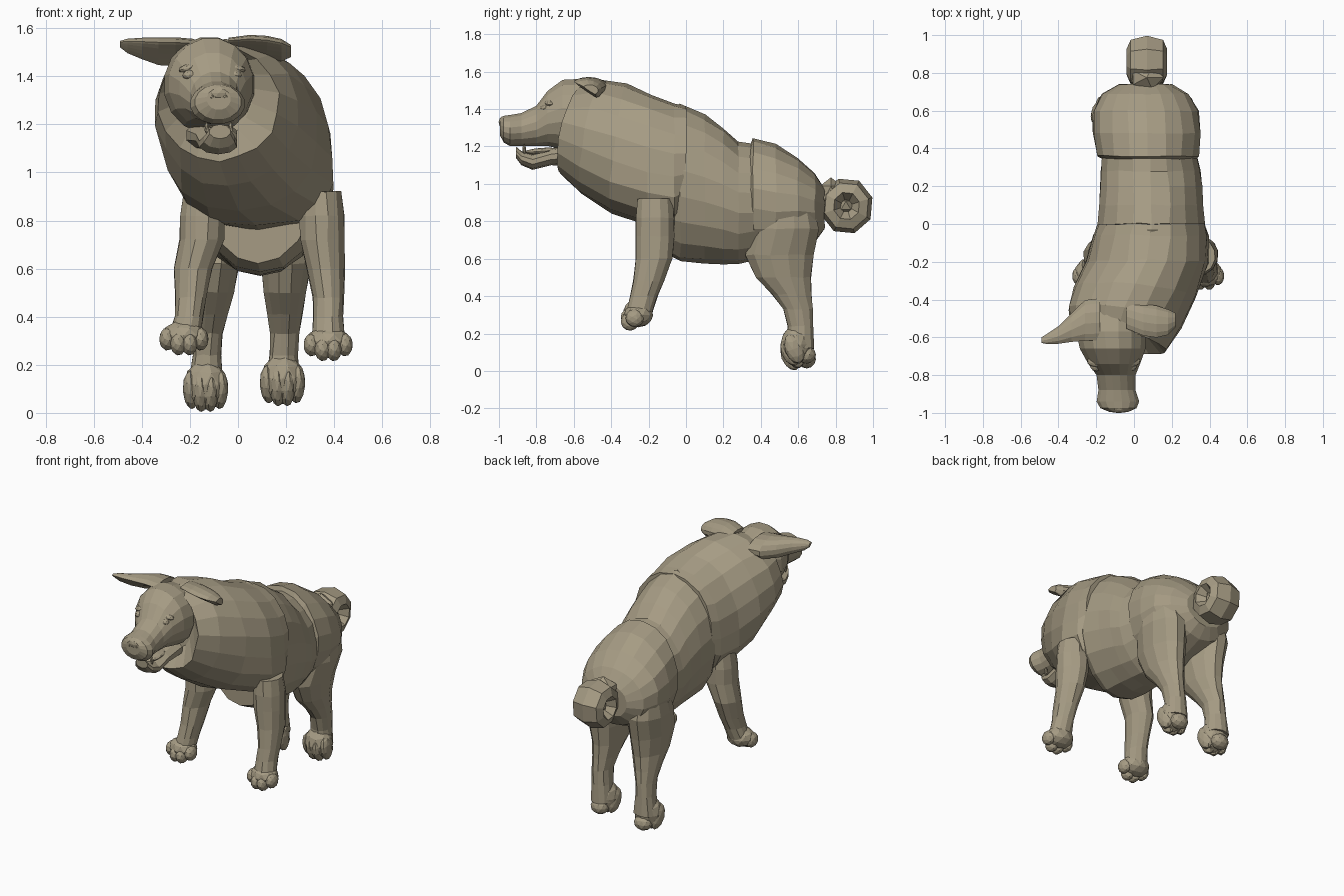
import bpy, bmesh, random
from math import sin, cos, pi, radians
from mathutils import Matrix, Euler

random.seed(4)
coat = bpy.data.materials.new("tan_coat")
coat.diffuse_color = (0.38, 0.33, 0.23, 1)


def finish(name, bm):
    bmesh.ops.recalc_face_normals(bm, faces=bm.faces)
    me = bpy.data.meshes.new(name)
    bm.to_mesh(me)
    bm.free()
    me.materials.append(coat)
    ob = bpy.data.objects.new(name, me)
    bpy.context.collection.objects.link(ob)
    return ob


def loft(name, axis, rings, n=14, cup=1.0, jitter=0.0):
    """Rings (t, a0, a1, b0, b1, tilt_a, tilt_b, flare) across the given axis."""
    bm = bmesh.new()
    loops = []
    for r in rings:
        t, a0, a1, b0, b1, ta, tb, flare = (tuple(r) + (0, 0, 0))[:8]
        loop = []
        for i in range(n):
            u, v = cos(2 * pi * (i + .5) / n), sin(2 * pi * (i + .5) / n)
            c = t + ta * u + tb * v
            if v < 0 and abs(u) > .01:           # flare widens and squares the lower half
                u = (1 if u > 0 else -1) * abs(u) ** (1 - flare) * (1 - .9 * flare * v)
            d = min(u + v, 0) * (1 - cup) / 2    # cup < 1 hollows the low front side
            a = (a0 + a1) / 2 + (u - d) * (a1 - a0) / 2
            b = (b0 + b1) / 2 + (v - d) * (b1 - b0) / 2
            p = {'x': (c, a, b), 'y': (a, c, b), 'z': (a, b, c)}[axis]
            loop.append(bm.verts.new([k + random.uniform(-jitter, jitter) for k in p]))
        loops.append(loop)
    for l, m in zip(loops, loops[1:]):
        for i in range(n):
            j = (i + 1) % n
            bm.faces.new((l[i], l[j], m[j], m[i]))
    bm.faces.new(loops[0])
    bm.faces.new(loops[-1])
    return finish(name, bm)


def blob(name, loc, size, rot=(0, 0, 0), sub=2):
    """Faceted ellipsoid with the given half sizes."""
    bm = bmesh.new()
    bmesh.ops.create_icosphere(bm, subdivisions=sub, radius=1)
    m = (Matrix.Translation(loc) @ Euler([radians(a) for a in rot]).to_matrix().to_4x4()
         @ Matrix.Diagonal((*size, 1)))
    bmesh.ops.transform(bm, matrix=m, verts=bm.verts)
    return finish(name, bm)


# Mane and shoulders, with a rolled rim around the head
loft("mane", 'y', [
    (-.50, -.26, .06, 1.14, 1.50, -.05, .03),
    (-.61, -.335, .17, 1.05, 1.53, -.06, .05),
    (-.50, -.345, .25, .94, 1.56, -.05, .06),
    (-.36, -.315, .325, .84, 1.54, -.03, .04, .12),
    (-.20, -.245, .385, .775, 1.48, 0, .01, .30),
    (-.06, -.21, .385, .76, 1.435, 0, 0, .30),
    (.0, -.19, .375, .80, 1.42, 0, 0, .1)], 18, jitter=.006)

# Belly barrel
loft("belly", 'y', [
    (-.10, -.17, .34, .62, 1.40),
    (-.03, -.20, .38, .585, 1.425),
    (.10, -.185, .372, .57, 1.37),
    (.20, -.18, .365, .57, 1.30),
    (.28, -.178, .355, .57, 1.225),
    (.37, -.17, .335, .59, 1.21)], 18, jitter=.004)

# Rump, a separate fuller shell with a seam step
loft("rump", 'y', [
    (.345, -.17, .33, .61, 1.21),
    (.36, -.20, .345, .60, 1.245),
    (.48, -.22, .36, .60, 1.21),
    (.60, -.215, .345, .65, 1.14),
    (.69, -.17, .29, .69, 1.06),
    (.74, -.08, .20, .76, .98)], 18, jitter=.004)

# Head and muzzle
loft("head", 'y', [
    (-.45, -.26, .04, 1.28, 1.53),
    (-.57, -.31, .07, 1.16, 1.565),
    (-.66, -.29, .065, 1.18, 1.56),
    (-.74, -.245, .035, 1.20, 1.50),
    (-.80, -.20, .01, 1.20, 1.42),
    (-.88, -.19, .01, 1.20, 1.38),
    (-.94, -.20, .03, 1.20, 1.37),
    (-.975, -.18, .015, 1.22, 1.365),
    (-.995, -.13, -.03, 1.26, 1.35)], 16)
loft("lower_jaw", 'y', [
    (-.58, -.22, .0, 1.09, 1.22),
    (-.72, -.18, .0, 1.10, 1.19),
    (-.82, -.165, .0, 1.075, 1.16),
    (-.88, -.145, -.01, 1.10, 1.175),
    (-.91, -.12, -.03, 1.14, 1.20)], 10)
blob("tongue", (-.08, -.77, 1.175), (.055, .10, .018), (4, 0, 0))
blob("nose", (-.08, -.972, 1.33), (.05, .03, .034))
for s in (-1, 1):
    x = -.108 + s * .092
    blob("eye", (x, -.75, 1.405), (.032, .03, .022))
    blob("brow", (x, -.727, 1.435), (.05, .03, .018), (0, s * 12, 0))
    blob("nostril", (-.08 + s * .028, -.988, 1.315), (.013, .012, .011), sub=1)
    blob("fang", (-.08 + s * .05, -.865, 1.185), (.01, .01, .028), sub=1)

# Ears: one pricked sideways, one folded over the mane
loft("pricked_ear", 'x', [
    (-.18, -.655, -.39, 1.43, 1.555),
    (-.26, -.655, -.40, 1.42, 1.562),
    (-.33, -.65, -.47, 1.425, 1.562),
    (-.40, -.65, -.54, 1.455, 1.56),
    (-.46, -.645, -.58, 1.485, 1.556),
    (-.49, -.635, -.60, 1.515, 1.547)], 14, cup=.1)
loft("folded_ear", 'x', [
    (-.04, -.58, -.40, 1.48, 1.56),
    (.05, -.62, -.42, 1.46, 1.572),
    (.12, -.63, -.43, 1.45, 1.568),
    (.18, -.61, -.45, 1.445, 1.555),
    (.22, -.56, -.47, 1.47, 1.53)], 14, cup=.1)

# Legs: z, body axis, offset, half width, centre y, half depth
FRONT = [(.92, .10, .245, .085, -.165, .095), (.82, .10, .248, .098, -.165, .105),
         (.72, .10, .25, .095, -.165, .106),
         (.60, .09, .275, .082, -.17, .10), (.48, .09, .285, .066, -.20, .085),
         (.40, .085, .29, .062, -.225, .075), (.31, .075, .30, .07, -.25, .07)]
HIND = [(.90, .067, .175, .095, .54, .14),
        (.76, .06, .16, .122, .53, .185),
        (.62, .05, .15, .108, .50, .188), (.50, .045, .15, .09, .52, .152),
        (.41, .04, .155, .075, .565, .108), (.33, .035, .16, .062, .60, .08),
        (.24, .03, .16, .062, .612, .07), (.12, .025, .16, .075, .615, .075)]
for side, label in ((-1, "left"), (1, "right")):
    for part, table in (("front", FRONT), ("hind", HIND)):
        loft(f"{label}_{part}_leg", 'z',
             [(z, c + side * o - w, c + side * o + w, y - d, y + d)
              for z, c, o, w, y, d in table], 12, jitter=.003)
    # Front paw: palm and four rounded toes
    fx, dz = .075 + side * .30, -.012 * side
    blob("front_paw", (fx, -.255, .31 + dz), (.09, .08, .065))
    # Hind paw hangs downwards with long toes
    hx, hz = .025 + side * .16, .012 * (1 + side) - .012
    blob("hind_paw", (hx, .59, .13 + hz), (.09, .085, .105))
    blob("hind_pad", (hx, .645, .075 + hz), (.06, .05, .05))
    for k in (-1.5, -.5, .5, 1.5):
        inner = abs(k) < 1
        blob("front_toe", (fx + k * .046, -.30 if inner else -.275,
                           (.275 if inner else .295) + dz),
             (.034, .05, .048), (-25, 0, 0))
        blob("hind_toe", (hx + k * .04, .56 if inner else .58,
                          (.096 if inner else .108) + hz),
             (.034, .052, .085), (20, 0, k * 6))

# Tail: a chunky low-poly curl against the rump, with a shallow dimple
bm = bmesh.new()
grid = []
for i in range(8):
    a = 2 * pi * i / 8 + .3
    row = []
    for j in range(7):
        b = 2 * pi * j / 7
        r = .085 + .06 * cos(b)
        row.append(bm.verts.new((.068 + .11 * sin(b),
                                 .858 + r * cos(a), .882 + r * 1.05 * sin(a))))
    grid.append(row)
for i in range(8):
    for j in range(7):
        i2, j2 = (i + 1) % 8, (j + 1) % 7
        bm.faces.new((grid[i][j], grid[i2][j], grid[i2][j2], grid[i][j2]))
finish("curled_tail", bm)
blob("tail_core", (.068, .855, .885), (.08, .05, .05), sub=1)
blob("tail_base", (.068, .775, .95), (.10, .07, .085), sub=1)
